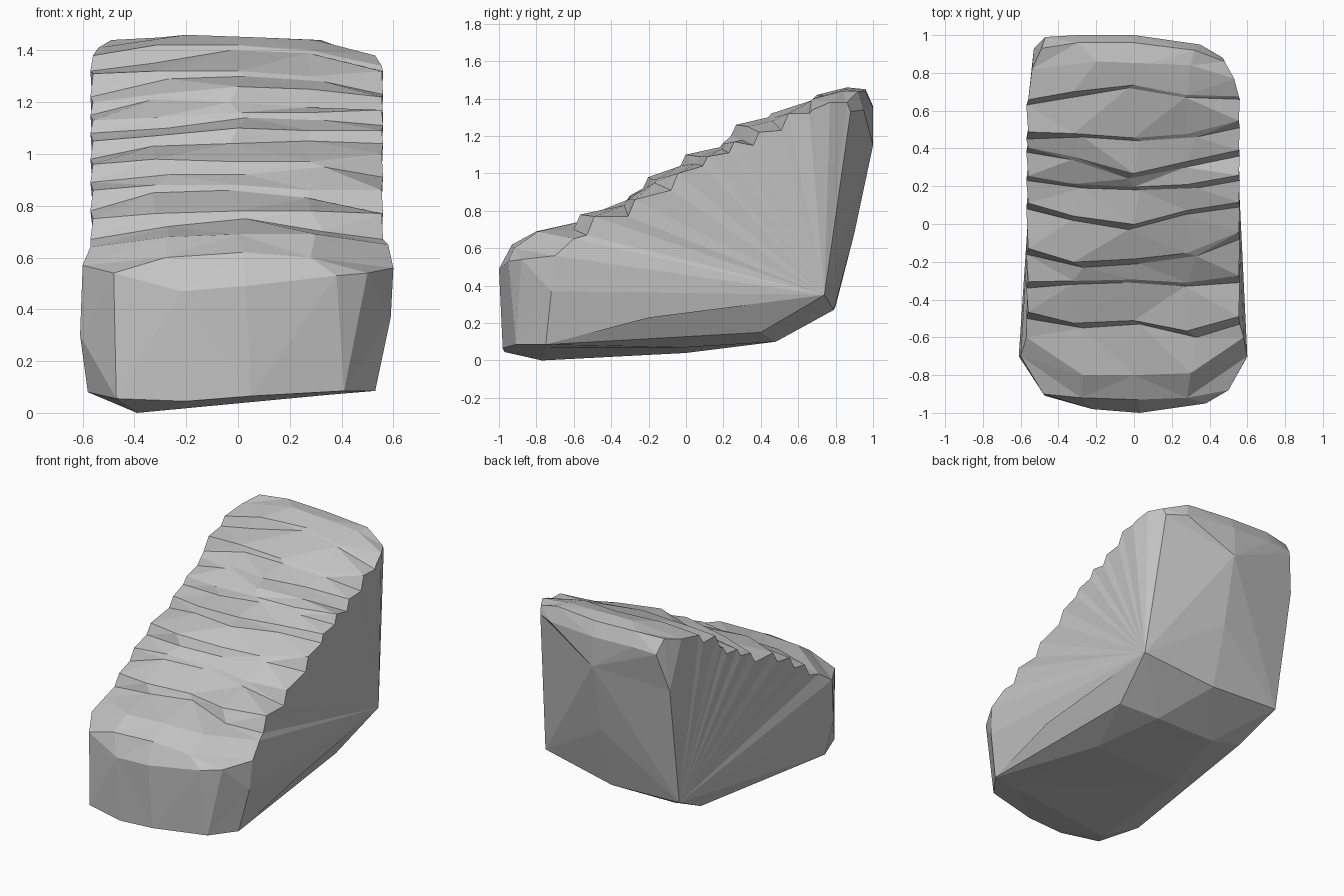
import bpy, bmesh

cube = bpy.data.objects.get("Cube")
if cube:
    bpy.data.objects.remove(cube, do_unlink=True)

# Stone colour
stone = bpy.data.materials.new("grey_stone")
stone.use_nodes = True
colour = (0.55, 0.55, 0.55, 1)
stone.diffuse_color = colour
stone.node_tree.nodes["Principled BSDF"].inputs["Base Color"].default_value = colour

bm = bmesh.new()


def row(xs, ys, zs):
    return [bm.verts.new(p) for p in zip(xs, ys, zs)]


def face(*verts):
    bm.faces.new(verts)


def fan(hub, verts):
    for a, b in zip(verts, verts[1:]):
        face(hub, a, b)


# Rounded front lip
rows = [
    row((-.48, -.22, .03, .38, .5), (-.9, -.98, -1, -.95, -.88), (.54, .47, .49, .53, .54)),
    row((-.6, -.28, .02, .28, .6), (-.7, -.92, -.93, -.92, -.7), (.57, .6, .62, .6, .56)),
    row((-.57, -.27, 0, .3, .58), (-.6, -.8, -.8, -.79, -.6), (.64, .68, .69, .69, .65)),
]

# Weathered ledges, left edge to right edge: crease depth, crease height, rise
ledges = [
    ((-.5, -.55, -.53, -.6, -.53), (.67, .72, .75, .7, .67), (.08, .05, .03, .08, .1)),
    ((-.34, -.32, -.31, -.33, -.31), (.78, .85, .86, .83, .77), (.08, .03, .02, .03, .09)),
    ((-.16, -.23, -.21, -.17, -.08), (.89, .92, .92, .95, .91), (.07, .06, .05, .02, .09)),
    ((.08, .02, -.03, .05, .09), (.98, 1.03, 1.04, 1.05, 1.04), (.07, .04, .06, .04, .05)),
    ((.23, .19, .18, .19, .23), (1.08, 1.1, 1.14, 1.13, 1.11), (.05, .04, .02, .03, .06)),
    ((.38, .34, .24, .3, .36), (1.15, 1.21, 1.2, 1.18, 1.15), (.05, .02, .06, .07, .07)),
    ((.45, .46, .44, .46, .51), (1.22, 1.29, 1.3, 1.28, 1.23), (.09, .03, .02, .02, .09)),
    ((.63, .67, .72, .67, .66), (1.32, 1.35, 1.4, 1.39, 1.32), (.06, .07, .02, .01, .02)),
]
for i, (ys, zs, rises) in enumerate(ledges):
    shift = .03 * (-1) ** i
    rows.append(row((-.57, -.3 + shift, shift, .3 + shift, .56), ys, zs))
    rows.append(row((-.56, -.32, 0, .28, .555),
                    [y + .01 + .3 * r for y, r in zip(ys, rises)],
                    [z + r for z, r in zip(zs, rises)]))

# Rounded crown and back rim
rows += [
    row((-.54, -.2, .08, .3, .53), (.82, .86, .85, .84, .77), (1.41, 1.46, 1.45, 1.44, 1.38)),
    row((-.49, -.3, 0, .32, .48), (.93, .96, .96, .92, .86), (1.44, 1.45, 1.44, 1.44, 1.38)),
    row((-.47, -.3, 0, .35, .47), (.99, 1, 1, .95, .88), (1.35, 1.36, 1.35, 1.34, 1.33)),
]
for a, b in zip(rows, rows[1:]):
    for i in range(4):
        face(a[i], a[i + 1], b[i + 1], b[i])

# Lower body points on each side, and along the middle
negative_side = {
    "toe": (-.47, -.91, .055), "hip": (-.61, -.7, .3), "corner": (-.58, -.65, .08),
    "foot": (-.39, -.77, 0), "belly": (-.35, 0, .04), "edge": (-.46, .5, .14),
    "tail": (-.25, .48, .1), "heel": (-.51, .8, .29), "shoulder": (-.53, .93, 1.1),
}
positive_side = {
    "toe": (.41, -.91, .085), "hip": (.59, -.72, .37), "corner": (.53, -.75, .085),
    "foot": (.35, -.75, .07), "belly": (.3, 0, .07), "edge": (.45, .4, .15),
    "tail": (.2, .48, .1), "heel": (.53, .74, .35), "chamfer": (.56, -.2, .23),
}
middle = {"sole": (-.2, -.97, .045), "kerb": (.05, -.98, .065), "back_low": (0, .79, .27),
          "back_mid": (0, .9, .68), "back_high": (0, 1, 1.15)}
mid = {n: bm.verts.new(p) for n, p in middle.items()}
neg, pos = ({**mid, **{n: bm.verts.new(p) for n, p in side.items()}}
            for side in (negative_side, positive_side))
rim = rows[-1]

# Underside, rounded corners and back on both sides
shared_faces = ("toe corner foot", "toe hip corner", "corner edge belly foot",
                "edge tail belly", "edge heel back_low tail",
                "heel back_low back_mid", "heel back_mid back_high")
for p, end in ((neg, 0), (pos, -1)):
    for names in shared_faces:
        face(*[p[n] for n in names.split()])
    face(p["toe"], p["hip"], rows[1][end], rows[0][end])

# Side walls
wall = [neg["corner"], neg["hip"]] + [r[0] for r in rows[1:-3]]
fan(neg["heel"], [neg["edge"]] + wall + [neg["shoulder"]])
fan(neg["shoulder"], [r[0] for r in rows[-4:]])
fan(pos["heel"], [pos["chamfer"], pos["corner"], pos["hip"]] + [r[-1] for r in rows[1:]])
fan(pos["chamfer"], [pos["corner"], pos["edge"], pos["heel"]])

# Upper back
fan(mid["back_high"], [neg["heel"], neg["shoulder"]] + rim + [pos["heel"]])

# Middle of the underside
for a, b in (("foot", "belly"), ("belly", "tail")):
    face(neg[a], pos[a], pos[b], neg[b])
face(neg["tail"], pos["tail"], mid["back_low"])
fan(neg["foot"], [neg["toe"], mid["sole"], mid["kerb"], pos["foot"]])
face(mid["kerb"], pos["toe"], pos["foot"])

# Front panels
lip = rows[0]
face(neg["toe"], mid["sole"], lip[1], lip[0])
face(mid["sole"], mid["kerb"], lip[2], lip[1])
face(mid["kerb"], lip[3], lip[2])
face(mid["kerb"], pos["toe"], lip[4], lip[3])

bmesh.ops.recalc_face_normals(bm, faces=bm.faces)
bmesh.ops.triangulate(bm, faces=bm.faces)
mesh = bpy.data.meshes.new("rock_slope")
bm.to_mesh(mesh)
bm.free()
mesh.materials.append(stone)
rock = bpy.data.objects.new("rock_slope", mesh)
bpy.context.collection.objects.link(rock)
